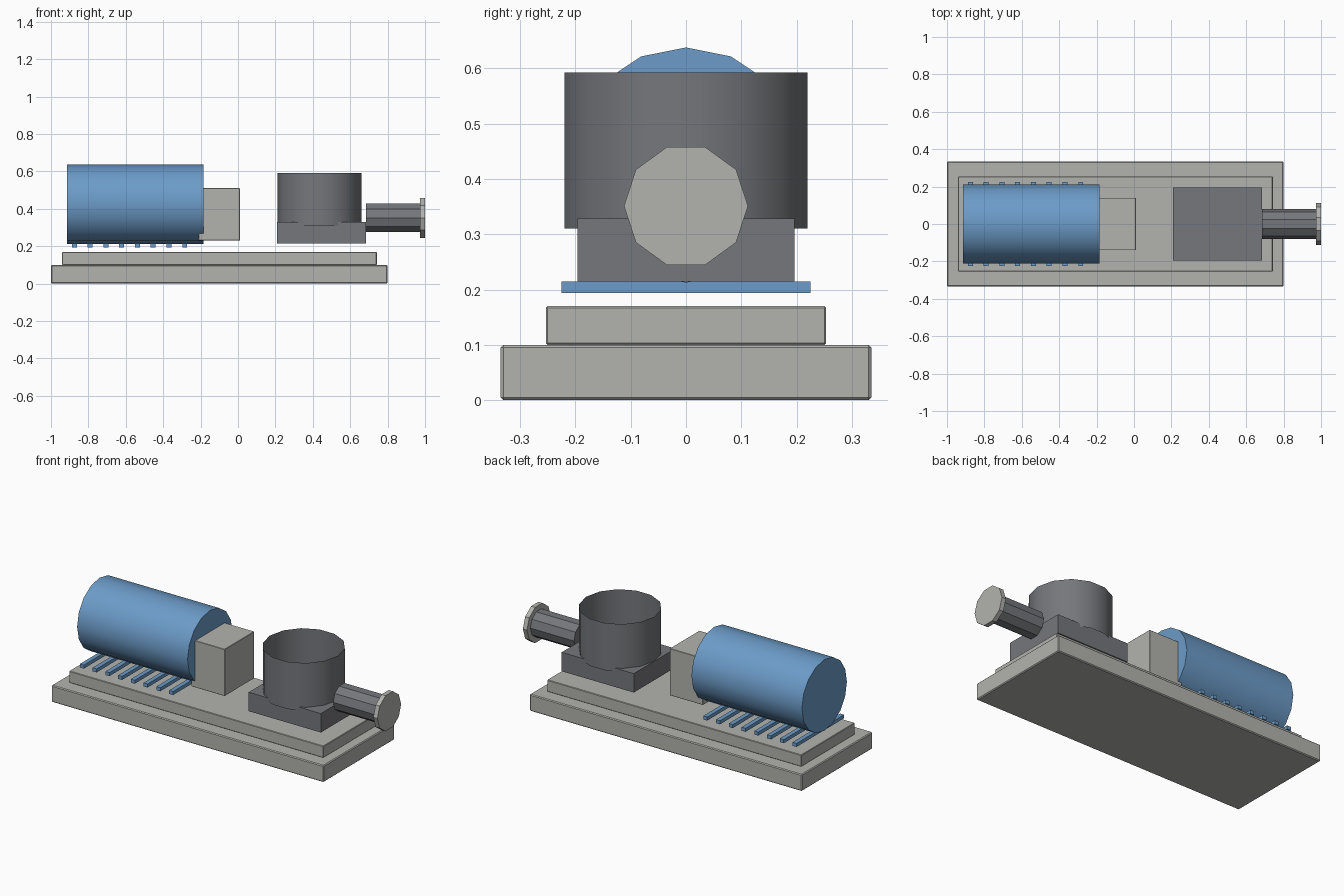
import bpy
import math

cube = bpy.data.objects.get("Cube")
if cube:
    bpy.data.objects.remove(cube, do_unlink=True)


def material(name, rgb):
    mat = bpy.data.materials.new(name)
    mat.use_nodes = True
    mat.diffuse_color = (*rgb, 1)
    mat.node_tree.nodes["Principled BSDF"].inputs["Base Color"].default_value = (*rgb, 1)
    return mat


light_grey = material("light grey", (0.45, 0.45, 0.43))
dark_grey = material("dark grey", (0.18, 0.185, 0.2))
blue = material("motor blue", (0.15, 0.33, 0.58))


def box(name, mat, x, y, z, chamfer=0):
    """Box from x and z ranges and a half width in y."""
    bpy.ops.mesh.primitive_cube_add(size=1, location=(sum(x) / 2, 0, sum(z) / 2))
    obj = bpy.context.object
    obj.name = name
    obj.scale = (x[1] - x[0], 2 * y, z[1] - z[0])
    bpy.ops.object.transform_apply(location=False, rotation=False)
    obj.data.materials.append(mat)
    if chamfer:
        bevel = obj.modifiers.new("Chamfer", "BEVEL")
        bevel.width = chamfer
        bevel.segments = 1
    return obj


def cylinder(name, mat, sides, radius, length, centre, rotation, fill="NGON"):
    bpy.ops.mesh.primitive_cylinder_add(vertices=sides, radius=radius, depth=length,
                                        location=centre, rotation=rotation,
                                        end_fill_type=fill)
    obj = bpy.context.object
    obj.name = name
    obj.data.materials.append(mat)
    bpy.ops.object.shade_smooth_by_angle(angle=math.radians(30))
    return obj


# Stepped base
box("base_slab", light_grey, (-1, 0.8), 0.335, (0, 0.1), 0.005)
box("base_plate", light_grey, (-0.94, 0.742), 0.253, (0.1, 0.17), 0.003)

# Motor drum with its row of support bars
along_x = (0, math.pi / 2, 0)
cylinder("motor_drum", blue, 16, 0.2125, 0.73, (-0.55, 0, 0.425), along_x)
bars = 8
for i in range(bars):
    x = -0.875 + 0.59 * i / (bars - 1)
    box(f"motor_bar_{i + 1}", blue, (x - 0.013, x + 0.013), 0.225, (0.194, 0.215))

# Coupling between motor and pump
box("coupling_box", light_grey, (-0.21, 0.01), 0.14, (0.23, 0.51), 0.002)

# Pump block with an open tube standing on it
box("pump_block", dark_grey, (0.208, 0.685), 0.196, (0.215, 0.328))
cylinder("pump_tube", dark_grey, 14, 0.225, 0.282, (0.435, 0, 0.451),
         (0, 0, math.pi / 2), "NOTHING")

# Outlet pipe and flange, flat side up
cylinder("outlet_pipe", dark_grey, 10, 0.08, 0.29, (0.83, 0, 0.351), along_x)
cylinder("outlet_flange", light_grey, 10, 0.112, 0.027, (0.9865, 0, 0.351), along_x)
